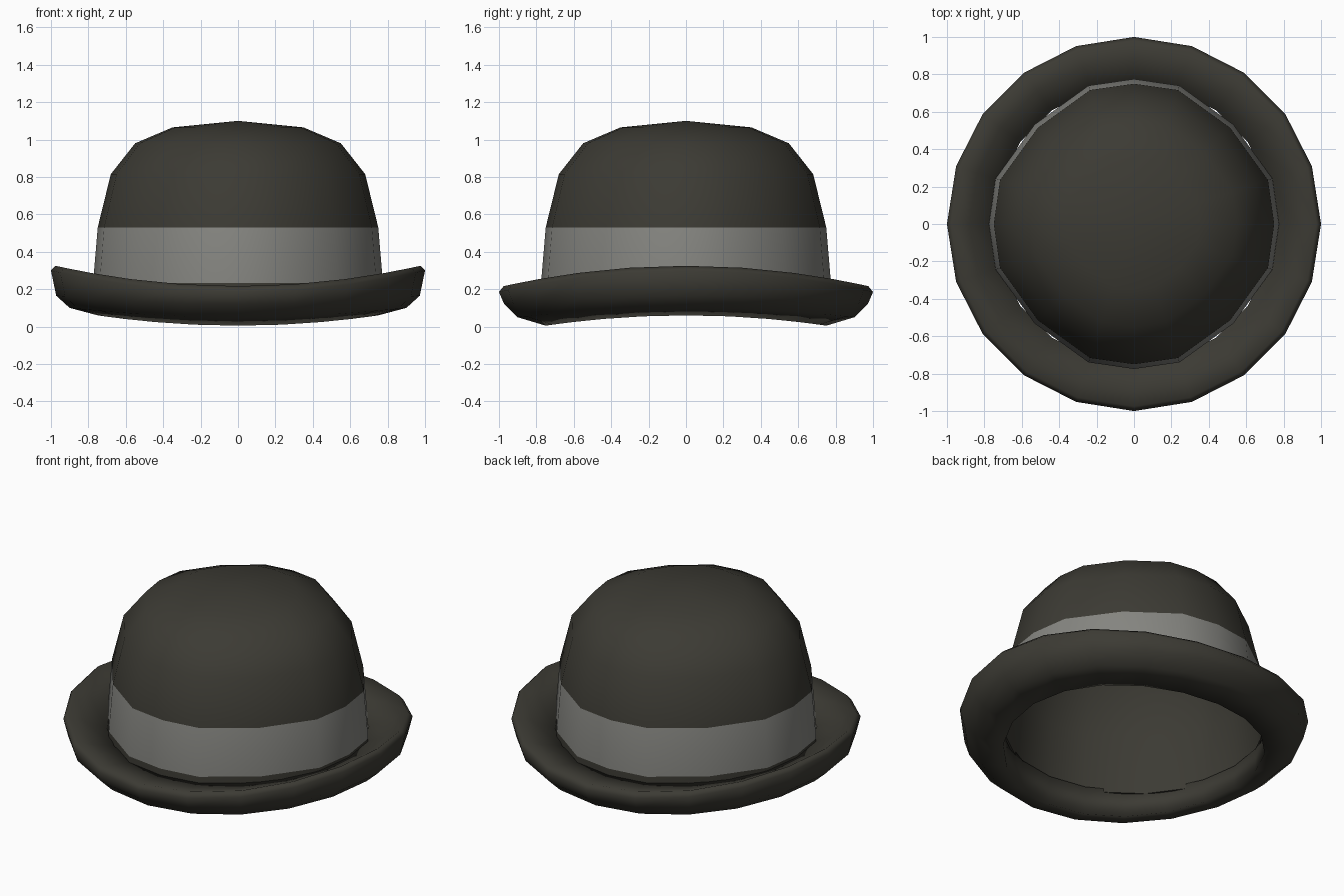
import bpy, bmesh, math

if "Cube" in bpy.data.objects:
    bpy.data.objects.remove(bpy.data.objects["Cube"])


def material(name, rgb):
    m = bpy.data.materials.new(name)
    m.diffuse_color = (*rgb, 1)
    m.use_nodes = True
    m.node_tree.nodes["Principled BSDF"].inputs["Base Color"].default_value = m.diffuse_color
    return m


felt = material("dark_felt", (0.045, 0.043, 0.034))
ribbon = material("grey_ribbon", (0.235, 0.235, 0.217))


def bridge(bm, a, b, mat=0):
    n = len(a)
    for i in range(n):
        j = (i + 1) % n
        bm.faces.new((a[i], a[j], b[j], b[i])).material_index = mat


def finish(bm, name, mats, angle):
    bmesh.ops.recalc_face_normals(bm, faces=bm.faces)
    mesh = bpy.data.meshes.new(name)
    bm.to_mesh(mesh)
    bm.free()
    for m in mats:
        mesh.materials.append(m)
    ob = bpy.data.objects.new(name, mesh)
    bpy.context.collection.objects.link(ob)
    bpy.ops.object.select_all(action='DESELECT')
    ob.select_set(True)
    bpy.context.view_layer.objects.active = ob
    bpy.ops.object.shade_smooth_by_angle(angle=math.radians(angle))
    return ob


# Crown: 16-sided rounded-square dome with a ribbon on the lower wall
spokes = [(q * 90 + a, s) for q in range(4)
          for a, s in ((0, 1), (18.2, 1.005), (45, 0.97), (71.8, 1.005))]
crown_profile = [(0.775, 0.17), (0.775, 0.234), (0.75, 0.53),
                 (0.68, 0.815), (0.55, 0.98), (0.35, 1.065)]


def dome(bm, inset, ribbon_row):
    rings = [[bm.verts.new(((r - inset) * s * math.cos(math.radians(a)),
                            (r - inset) * s * math.sin(math.radians(a)),
                            z - inset * (z > 0.6))) for a, s in spokes]
             for r, z in crown_profile]
    for k in range(len(rings) - 1):
        bridge(bm, rings[k], rings[k + 1], 1 if k == ribbon_row else 0)
    tip = bm.verts.new((0, 0, 1.1 - inset))
    for i in range(16):
        bm.faces.new((rings[-1][i], rings[-1][(i + 1) % 16], tip))
    return rings[0]


# Outer shell and thin felt lining joined along the hidden lower edge
bm = bmesh.new()
bridge(bm, dome(bm, 0, 1), dome(bm, 0.012, None))
finish(bm, "crown_with_ribbon", [felt, ribbon], 50)

# Brim: 20-sided rolled ring, raised at the sides; radius, front height, side height
brim_profile = [(0.75, 0.005, 0.06), (0.90, 0.05, 0.10), (0.972, 0.12, 0.165),
                (1.0, 0.185, 0.30), (0.975, 0.216, 0.325),
                (0.88, 0.205, 0.265), (0.75, 0.19, 0.205)]
bm = bmesh.new()
rings = []
for r, zf, zs in brim_profile:
    ring = []
    for i in range(20):
        a = math.tau * i / 20
        ring.append(bm.verts.new((r * math.cos(a), r * math.sin(a),
                                  zf + (zs - zf) * math.cos(a) ** 2)))
    rings.append(ring)
for k in range(len(rings)):
    bridge(bm, rings[k], rings[(k + 1) % len(rings)])
finish(bm, "brim", [felt], 180)
